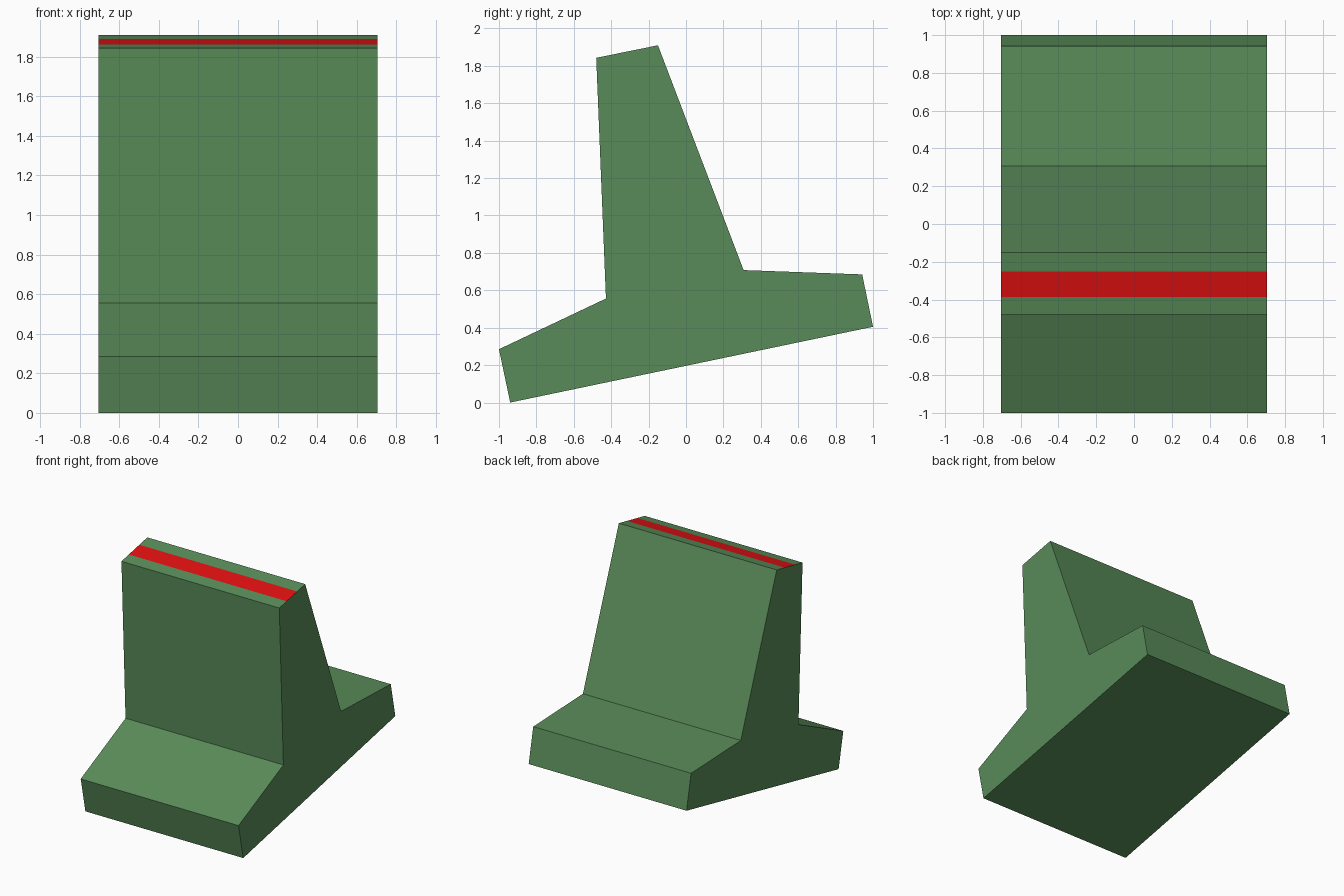
import bpy, bmesh
from mathutils import Vector

if "Cube" in bpy.data.objects:
    bpy.data.objects.remove(bpy.data.objects["Cube"])

HALF_WIDTH = 0.705


def material(name, rgb):
    m = bpy.data.materials.new(name)
    m.diffuse_color = (*rgb, 1.0)
    m.use_nodes = True
    m.node_tree.nodes["Principled BSDF"].inputs["Base Color"].default_value = m.diffuse_color
    return m


green = material("green", (0.10, 0.26, 0.10))
red = material("red", (0.75, 0.005, 0.006))

# Side profile (y, z): sloping base with an upright tapered wall
top_back, top_front = Vector((-0.15, 1.91)), Vector((-0.48, 1.843))


def on_top(y):
    t = (y - top_back.x) / (top_front.x - top_back.x)
    return tuple(top_back.lerp(top_front, t))


stripe_back, stripe_front = on_top(-0.252), on_top(-0.386)
profile = [(-0.94, 0.0), (1.0, 0.405), (0.942, 0.685), (0.308, 0.708),
           tuple(top_back), stripe_back, stripe_front, tuple(top_front),
           (-0.428, 0.556), (-1.0, 0.285)]

# Extrude the profile across x
bm = bmesh.new()
left = [bm.verts.new((-HALF_WIDTH, y, z)) for y, z in profile]
right = [bm.verts.new((HALF_WIDTH, y, z)) for y, z in profile]
bm.faces.new(left)
bm.faces.new(right[::-1])
n = len(profile)
for i in range(n):
    j = (i + 1) % n
    face = bm.faces.new((left[i], right[i], right[j], left[j]))
    # Red stripe between the two cuts on the top face
    face.material_index = 1 if profile[i] == stripe_back else 0
bmesh.ops.recalc_face_normals(bm, faces=bm.faces[:])

mesh = bpy.data.meshes.new("sight_block")
bm.to_mesh(mesh)
bm.free()
mesh.materials.append(green)
mesh.materials.append(red)
block = bpy.data.objects.new("sight_block", mesh)
bpy.context.collection.objects.link(block)
